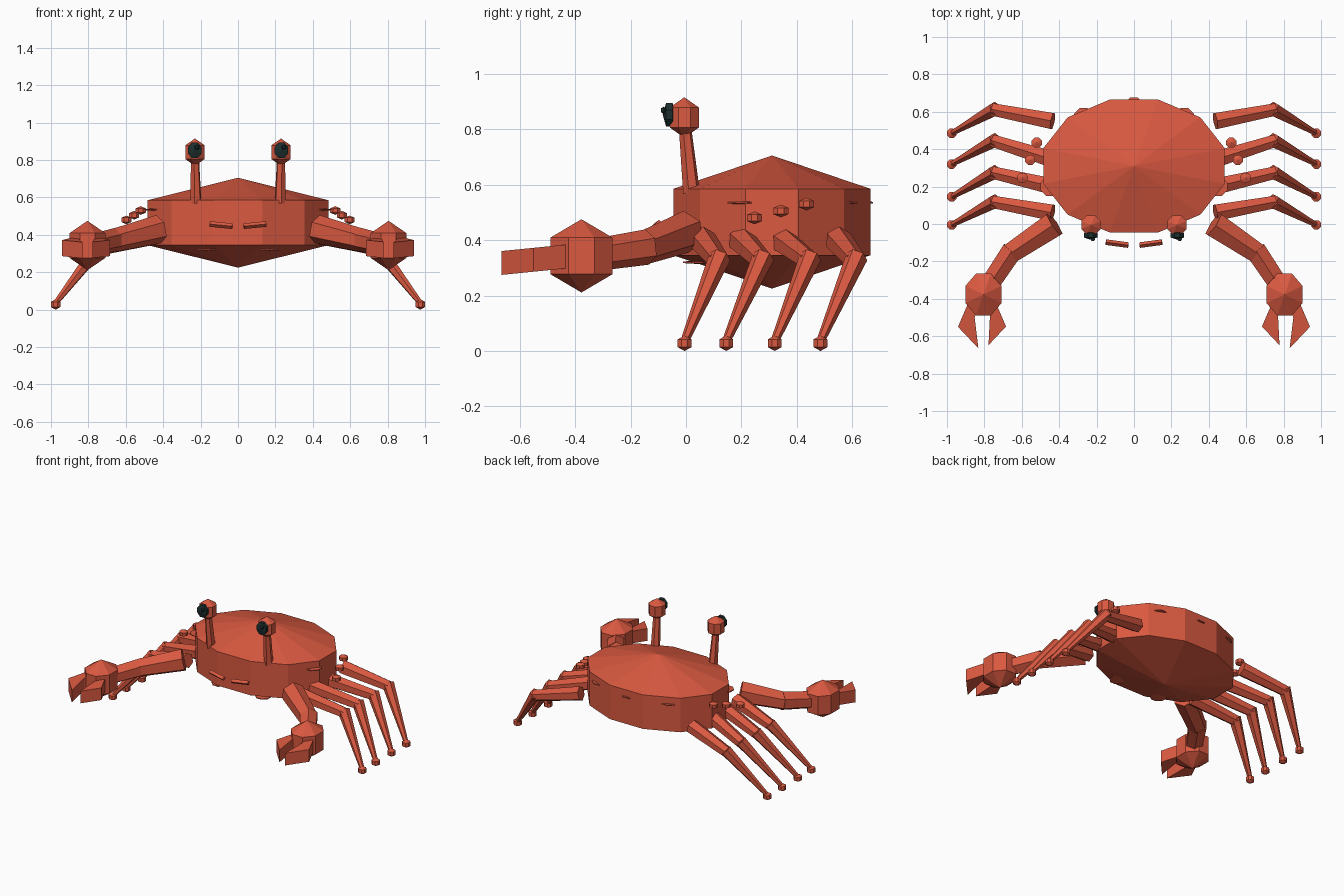
import bpy, bmesh, math
from mathutils import Vector, Matrix

if "Cube" in bpy.data.objects:
    bpy.data.objects.remove(bpy.data.objects["Cube"])


def make_mat(name, rgb):
    m = bpy.data.materials.new(name)
    m.diffuse_color = (*rgb, 1)
    m.use_nodes = True
    m.node_tree.nodes["Principled BSDF"].inputs["Base Color"].default_value = m.diffuse_color
    return m


RED = make_mat("shell red", (0.70, 0.10, 0.052))
DARK = make_mat("pupil dark", (0.012, 0.027, 0.027))


def finish(name, bm, mat):
    bmesh.ops.recalc_face_normals(bm, faces=bm.faces)
    me = bpy.data.meshes.new(name)
    bm.to_mesh(me)
    bm.free()
    me.materials.append(mat)
    ob = bpy.data.objects.new(name, me)
    bpy.context.collection.objects.link(ob)
    return ob


def gem(name, center, size, sides=8, mat=RED, rot=None):
    """Faceted drum with pointed caps; size = flat half-widths and half-height."""
    bm = bmesh.new()
    bmesh.ops.create_uvsphere(bm, u_segments=sides, v_segments=3, radius=1)
    k = 1 / (math.sin(math.pi / 3) * math.cos(math.pi / sides))
    m = Matrix.Diagonal((size[0] * k, size[1] * k, size[2], 1)) @ Matrix.Rotation(math.pi / sides, 4, 'Z')
    if rot:
        m = rot @ m
    bm.transform(Matrix.Translation(center) @ m)
    return finish(name, bm, mat)


def limb(name, a, b, r1, r2, sides=6):
    """Tapered bar from a to b."""
    a, b = Vector(a), Vector(b)
    d = b - a
    bm = bmesh.new()
    bmesh.ops.create_cone(bm, cap_ends=True, segments=sides, radius1=r1, radius2=r2, depth=d.length)
    bm.transform(Matrix.Translation((a + b) / 2) @ d.to_track_quat('Z', 'Y').to_matrix().to_4x4())
    return finish(name, bm, RED)


def pincer(name, outline):
    """Flat prism that droops slightly toward its tip."""
    bm = bmesh.new()
    low, high = [], []
    for x, y in outline:
        z = 0.318 + (y + 0.66) * 0.1
        low.append(bm.verts.new((x, y, z - 0.043)))
        high.append(bm.verts.new((x, y, z + 0.043)))
    bm.faces.new(low)
    bm.faces.new(high)
    n = len(outline)
    for i in range(n):
        j = (i + 1) % n
        bm.faces.new((low[i], low[j], high[j], high[i]))
    return finish(name, bm, RED)


# Shell
gem("shell", (0, 0.31, 0.465), (0.485, 0.355, 0.24), 12)
gem("shell_spot_back", (0, 0.625, 0.535), (0.05, 0.05, 0.006))

LEGS = [(0.06, 0.118, -0.005), (0.20, 0.275, 0.145), (0.345, 0.445, 0.32), (0.55, 0.612, 0.485)]
SPIKES = [(0.52, 0.435, 0.53), (0.555, 0.342, 0.505), (0.597, 0.247, 0.48)]
face_front = Matrix.Rotation(math.pi / 2, 4, 'X')

for s, side in ((-1, "left"), (1, "right")):
    # Thin spots around the shell
    for i, (x, y, z) in enumerate([(0.27, 0.57, 0.535), (0.45, 0.2, 0.535), (0.17, 0.04, 0.32)]):
        gem(f"shell_spot_{side}_{i}", (s * x, y, z), (0.05, 0.05, 0.006))

    # Eyes
    limb(f"eye_stalk_{side}", (s * 0.225, 0.02, 0.57), (s * 0.23, -0.003, 0.80), 0.031, 0.023)
    gem(f"eye_{side}", (s * 0.23, -0.006, 0.842), (0.052, 0.052, 0.073))
    gem(f"pupil_{side}", (s * 0.232, -0.06, 0.852), (0.036, 0.042, 0.024), 8, DARK, face_front)
    gem(f"pupil_bump_{side}", (s * 0.232 + 0.012, -0.08, 0.868), (0.011, 0.011, 0.013), 6, DARK)

    # Mouth bars
    limb(f"mouth_{side}", (s * 0.03, -0.113, 0.446), (s * 0.15, -0.097, 0.458), 0.015, 0.015, 4)

    # Arm and claw
    limb(f"upper_arm_{side}", (s * 0.425, 0.0, 0.43), (s * 0.665, -0.16, 0.37), 0.077, 0.062)
    limb(f"lower_arm_{side}", (s * 0.65, -0.14, 0.375), (s * 0.79, -0.35, 0.343), 0.064, 0.058)
    gem(f"claw_palm_{side}", (s * 0.805, -0.377, 0.343), (0.096, 0.112, 0.132))
    pincer(f"outer_pincer_{side}", [(s * x, y) for x, y in
           [(0.82, -0.43), (0.89, -0.43), (0.941, -0.55), (0.832, -0.665), (0.852, -0.50)]])
    pincer(f"inner_pincer_{side}", [(s * x, y) for x, y in
           [(0.80, -0.43), (0.735, -0.43), (0.684, -0.548), (0.778, -0.648), (0.77, -0.49)][::-1]])

    # Walking legs
    for i, (base, knee, foot) in enumerate(LEGS):
        k = (s * 0.755, knee, 0.325)
        limb(f"upper_leg_{side}_{i}", (s * 0.435, base, 0.40), k, 0.05, 0.038)
        limb(f"lower_leg_{side}_{i}", (s * 0.74, knee + 0.004, 0.34), (s * 0.975, foot, 0.035), 0.04, 0.015)
        gem(f"foot_{side}_{i}", (s * 0.975, foot, 0.028), (0.025, 0.025, 0.028))

    # Spikes beside the shell
    for i, (x, y, z) in enumerate(SPIKES):
        gem(f"spike_{side}_{i}", (s * x, y, z), (0.027, 0.027, 0.023))
